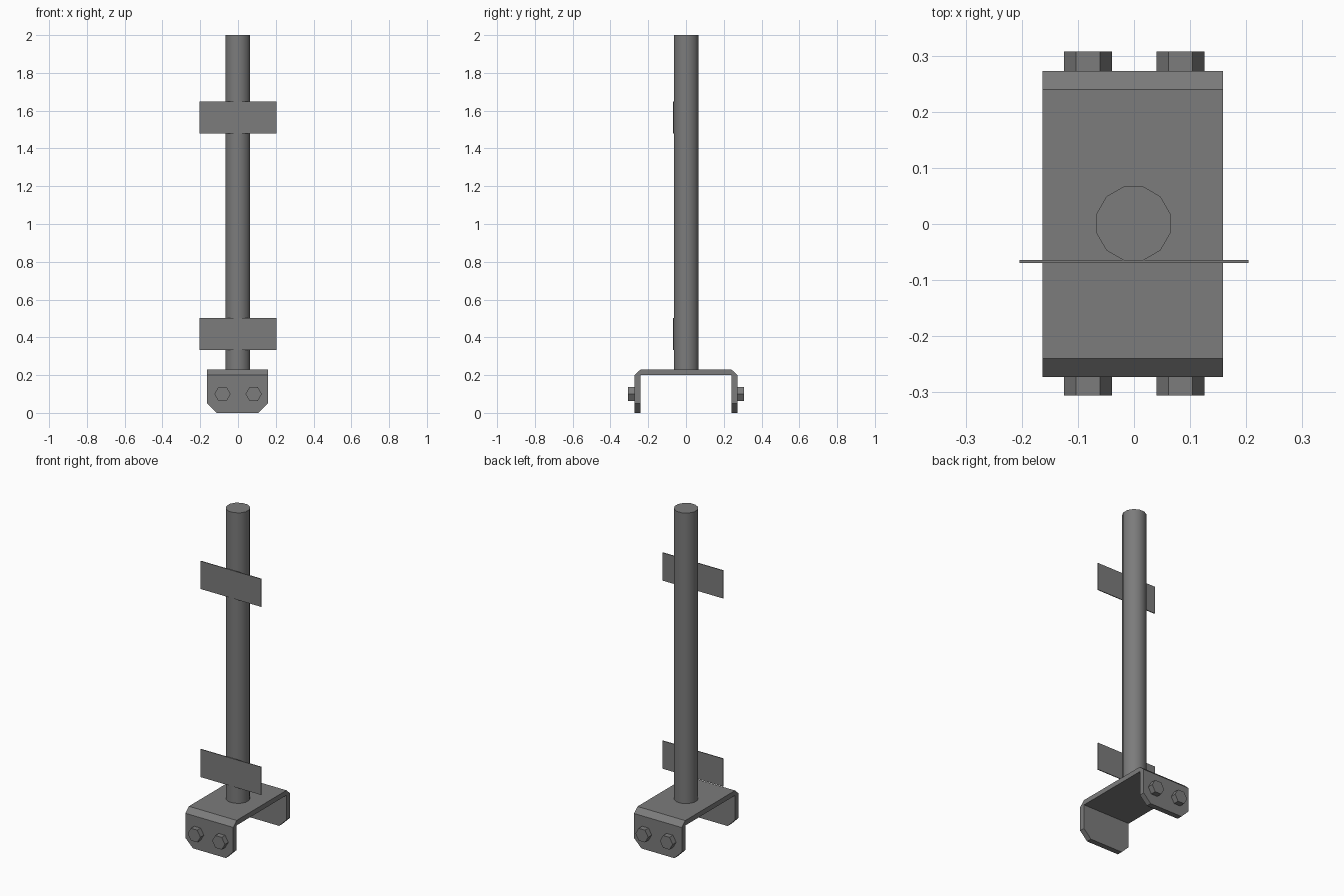
import bpy
import bmesh
import math
from mathutils import Matrix, Vector

cube = bpy.data.objects.get("Cube")
if cube:
    bpy.data.objects.remove(cube, do_unlink=True)

GREY = (0.2, 0.2, 0.2, 1.0)
steel = bpy.data.materials.new("grey steel")
steel.use_nodes = True
steel.diffuse_color = GREY
steel.node_tree.nodes["Principled BSDF"].inputs["Base Color"].default_value = GREY


def finish(name, bm):
    bmesh.ops.recalc_face_normals(bm, faces=bm.faces)
    mesh = bpy.data.meshes.new(name)
    bm.to_mesh(mesh)
    bm.free()
    mesh.materials.append(steel)
    obj = bpy.data.objects.new(name, mesh)
    bpy.context.collection.objects.link(obj)
    return obj


def prism(name, sides, radius, depth, matrix):
    bm = bmesh.new()
    bmesh.ops.create_cone(bm, cap_ends=True, segments=sides, radius1=radius,
                          radius2=radius, depth=depth, matrix=matrix)
    return finish(name, bm)


def box(name, centre, size):
    bm = bmesh.new()
    bmesh.ops.create_cube(bm, size=1, matrix=Matrix.Translation(centre)
                          @ Matrix.Diagonal((*size, 1)))
    return finish(name, bm)


# Pole: twelve sides with a flat facing the front, shaded round
BASE_TOP = 0.23
pole = prism("pole", 12, 0.068, 2 - BASE_TOP,
             Matrix.Translation((-0.001, 0.001, (2 + BASE_TOP) / 2))
             @ Matrix.Rotation(math.radians(15), 4, "Z"))
bpy.context.view_layer.objects.active = pole
pole.select_set(True)
bpy.ops.object.shade_smooth_by_angle(angle=math.radians(40))

# Bracket: folded channel profile extruded across x
half = [(0.24, 0), (0.24, 0.2)]
outer = [(0.273, 0), (0.273, 0.2), (0.24, BASE_TOP)]
profile = (outer + [(-y, z) for y, z in reversed(outer)]
           + [(-y, z) for y, z in half] + list(reversed(half)))
bm = bmesh.new()
face = bm.faces.new([bm.verts.new((-0.163, y, z)) for y, z in profile])
grown = bmesh.ops.extrude_face_region(bm, geom=[face])["geom"]
bmesh.ops.translate(bm, vec=(0.322, 0, 0),
                    verts=[v for v in grown if isinstance(v, bmesh.types.BMVert)])

# Clip the lower corners of both flanges
for side in (-1, 1):
    cut = bmesh.ops.bisect_plane(
        bm, geom=bm.verts[:] + bm.edges[:] + bm.faces[:],
        plane_co=Vector((side * 0.161 - 0.002, 0, 0.05)),
        plane_no=Vector((side, 0, -1)), clear_outer=True)
    rim = [e for e in cut["geom_cut"] if isinstance(e, bmesh.types.BMEdge)]
    bmesh.ops.holes_fill(bm, edges=[e for e in bm.edges if e.is_boundary], sides=0)
finish("bracket", bm)

# Hexagonal bolt heads on the outside of each flange
for end, y in (("front", -0.289), ("back", 0.29)):
    for side, x in (("right", -0.082), ("left", 0.083)):
        prism(f"bolt_{end}_{side}", 6, 0.043, 0.034,
              Matrix.Translation((x, y, 0.1))
              @ Matrix.Rotation(math.radians(90), 4, "X")
              @ Matrix.Rotation(math.radians(90), 4, "Z"))

# Thin mounting straps on the front of the pole
for name, z in (("lower_strap", 0.417), ("upper_strap", 1.563)):
    box(name, (0, -0.067, z), (0.409, 0.005, 0.17))
